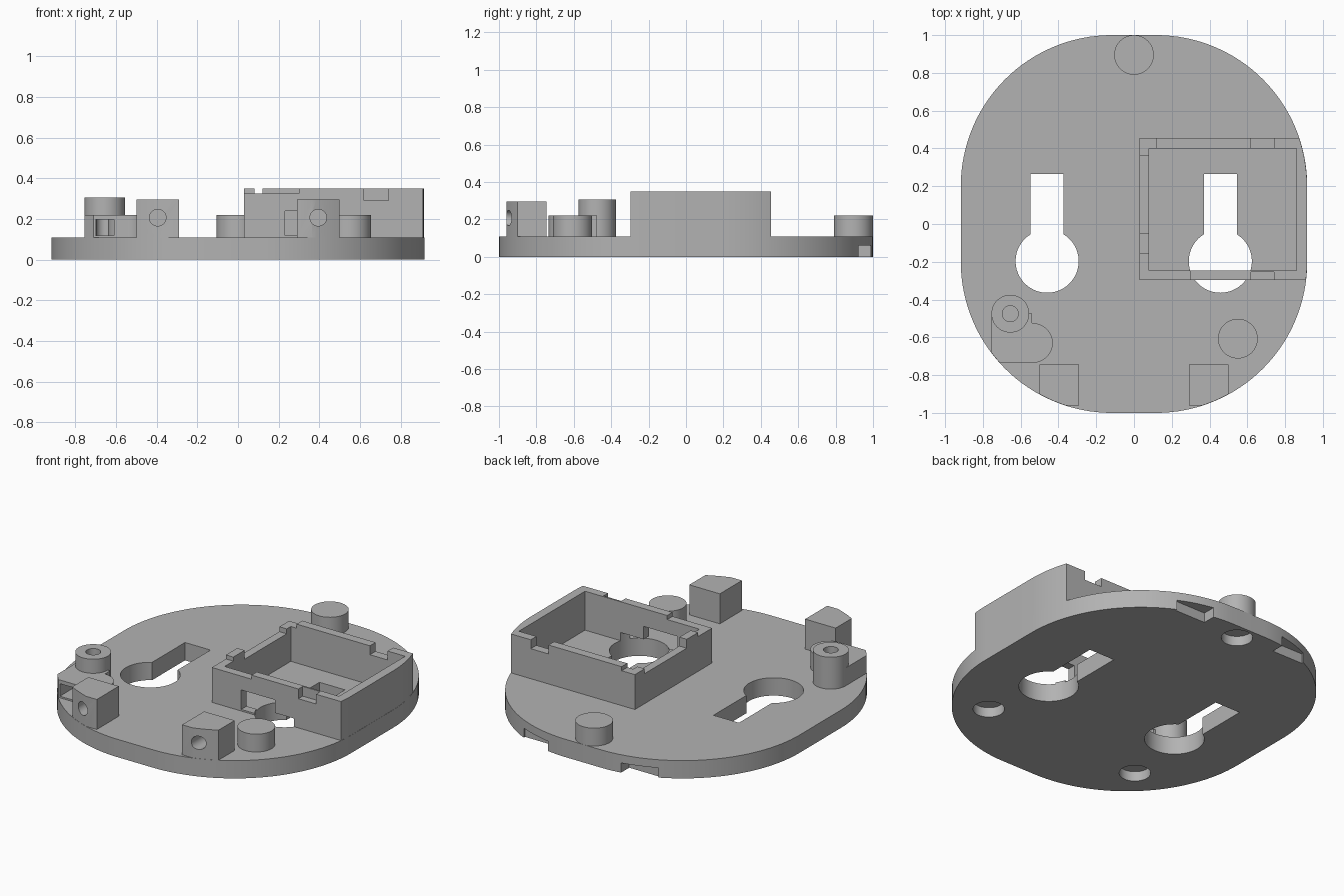
import bpy, bmesh, math

if "Cube" in bpy.data.objects:
    bpy.data.objects.remove(bpy.data.objects["Cube"])

grey = bpy.data.materials.new("plain grey")
grey.use_nodes = True
grey.diffuse_color = (0.45, 0.45, 0.45, 1)
grey.node_tree.nodes["Principled BSDF"].inputs["Base Color"].default_value = (0.45, 0.45, 0.45, 1)

PLATE_TOP = 0.11
FOOT = 0.1  # raised parts sink slightly into the plate


def prism(name, pts, z0, z1):
    """Extrude a counter-clockwise outline from z0 to z1."""
    bm = bmesh.new()
    face = bm.faces.new([bm.verts.new((x, y, z0)) for x, y in pts])
    up = bmesh.ops.extrude_face_region(bm, geom=[face])["geom"]
    bmesh.ops.translate(bm, vec=(0, 0, z1 - z0),
                        verts=[v for v in up if isinstance(v, bmesh.types.BMVert)])
    bmesh.ops.recalc_face_normals(bm, faces=bm.faces)
    mesh = bpy.data.meshes.new(name)
    bm.to_mesh(mesh)
    bm.free()
    mesh.materials.append(grey)
    obj = bpy.data.objects.new(name, mesh)
    bpy.context.collection.objects.link(obj)
    return obj


def block(name, x0, x1, y0, y1, z0, z1):
    return prism(name, [(x0, y0), (x1, y0), (x1, y1), (x0, y1)], z0, z1)


def arc(cx, cy, r, a0, a1, n):
    angles = [math.radians(a0 + (a1 - a0) * i / n) for i in range(n + 1)]
    return [(cx + r * math.cos(a), cy + r * math.sin(a)) for a in angles]


def cylinder(name, cx, cy, r, z0, z1):
    return prism(name, arc(cx, cy, r, 0, 360, 48)[:-1], z0, z1)


def boolean(obj, tool, operation="DIFFERENCE"):
    mod = obj.modifiers.new("cut", "BOOLEAN")
    mod.operation, mod.object, mod.solver = operation, tool, "EXACT"
    bpy.context.view_layer.objects.active = obj
    bpy.ops.object.modifier_apply(modifier=mod.name)
    bpy.data.objects.remove(tool)


def outline(grow=0.0):
    """Rounded plate outline."""
    pts = []
    for sx, sy, a in ((1, 1, 0), (-1, 1, 90), (-1, -1, 180), (1, -1, 270)):
        pts += arc(sx * 0.117, sy * 0.2, 0.8 + grow, a, a + 90, 32)
    return pts


def clip(obj):
    boolean(obj, prism("clip", outline(-0.001), -1, 1), "INTERSECT")


def keyhole(x, top):
    """Round hole with a narrower slot running towards the back."""
    half, r, cy = 0.087, 0.167, -0.197
    a = math.degrees(math.acos(half / r))
    pts = arc(x, cy, r, 180 - a, 360 + a, 48)
    return prism("keyhole", pts + [(x + half, 0.265), (x - half, 0.265)], -0.1, top)


# Base plate with keyholes, counterbores and edge notches
plate = prism("base_plate", outline(), 0, PLATE_TOP)
posts = {"back_post": (0, 0.895), "left_post": (0.55, -0.607), "right_post": (-0.535, -0.63)}
for x in (-0.46, 0.457):
    boolean(plate, keyhole(x, 0.3))
for x, y in posts.values():
    boolean(plate, cylinder("counterbore", x, y, 0.088, -0.1, 0.06))
for s in (-1, 1):
    boolean(plate, block("notch", s * 0.355 - 0.105, s * 0.355 + 0.105, 0.91, 1.1, -0.1, 0.06))

# Round support posts
parts = [plate]
for name, (x, y) in posts.items():
    parts.append(cylinder(name, x, y, 0.105, FOOT, 0.22))

# Tray walls, clipped to the plate edge
tray = block("tray", 0.03, 1.1, -0.297, 0.455, FOOT, 0.35)
boolean(tray, block("cavity", 0.08, 0.86, -0.245, 0.4, 0, 1))
clip(tray)
rim_cuts = [
    (0, 0.3, -0.4, -0.245, 0.325),          # lowered front rim
    (0, 0.081, -0.25, -0.16, 0.325),        # lowered left end of side rim
    (0, 0.081, -0.05, 0.36, 0.295),         # lowered side rim
    (0, 0.12, 0.36, 0.5, 0.325),            # lowered back corner
    (0.62, 0.74, 0.39, 0.5, 0.295),         # notch in the back rim
    (0.62, 0.74, -0.4, -0.255, 0.29),       # pocket in the front face
]
for x0, x1, y0, y1, z in rim_cuts:
    boolean(tray, block("rim_cut", x0, x1, y0, y1, z, 1))
boolean(tray, block("cable_opening", 0.23, 0.46, -0.4, -0.2, 0.12, 0.24))
boolean(tray, keyhole(0.457, 0.16))
parts.append(tray)

# Front blocks with blind screw holes
for name, x in (("left_front_block", 0.395), ("right_front_block", -0.395)):
    front = block(name, x - 0.104, x + 0.104, -0.96, -0.745, FOOT, 0.295)
    clip(front)
    drill = cylinder("drill", 0, 0, 0.041, -0.2, 0.13)
    drill.rotation_euler.x = -math.pi / 2
    drill.location = (x, -0.95, 0.207)
    bpy.context.view_layer.update()
    boolean(front, drill)
    parts.append(front)

# Side housing with a channel, and the tall hollow post
housing = block("side_housing", -0.755, -0.54, -0.735, -0.475, FOOT, 0.22)
clip(housing)
tall = cylinder("tall_post", -0.655, -0.475, 0.1, FOOT, 0.307)
for part in (housing, tall):
    boolean(part, block("channel", -0.7, -0.61, -1.1, -0.475, 0.12, 0.197))
    boolean(part, cylinder("bore", -0.655, -0.475, 0.042, 0.12, 1))
    parts.append(part)

# Smooth curved sides, sharp edges kept
for obj in parts:
    bpy.ops.object.select_all(action="DESELECT")
    obj.select_set(True)
    bpy.context.view_layer.objects.active = obj
    bpy.ops.object.shade_smooth_by_angle(angle=math.radians(30))
